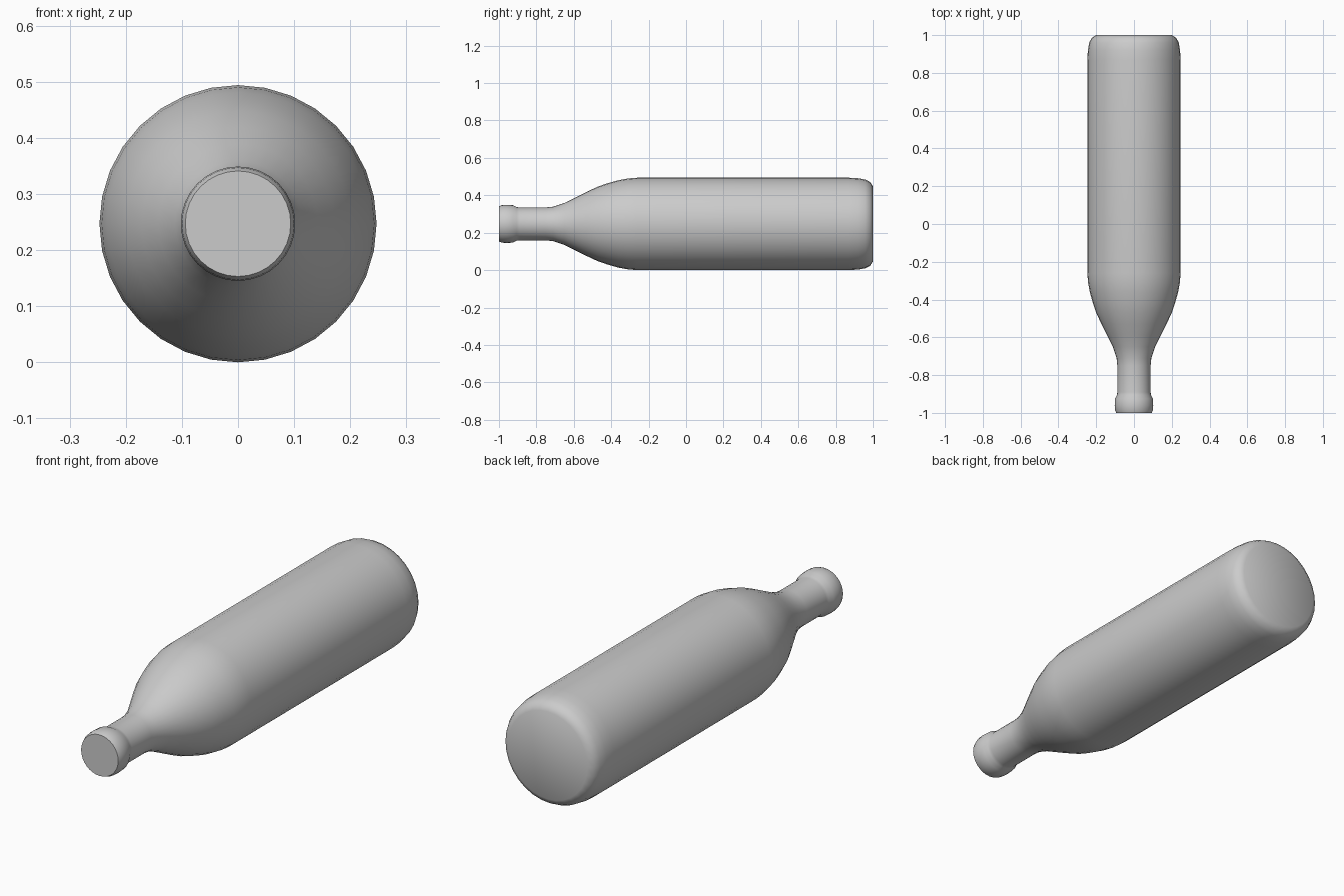
import bpy, bmesh, math

if "Cube" in bpy.data.objects:
    bpy.data.objects.remove(bpy.data.objects["Cube"])

SIDES = 32
AXIS_Z = 0.247

# Bottle outline from mouth to base: (y, radius)
PROFILE = [
    (-1.0, 0.094), (-0.985, 0.1), (-0.96, 0.102), (-0.925, 0.1), (-0.905, 0.09),
    (-0.89, 0.088), (-0.75, 0.088), (-0.71, 0.092), (-0.65, 0.112),
    (-0.59, 0.142), (-0.53, 0.172), (-0.47, 0.2), (-0.42, 0.217),
    (-0.36, 0.234), (-0.31, 0.243), (-0.26, 0.247),
    (0.87, 0.247), (0.92, 0.244), (0.96, 0.237), (0.985, 0.224), (1.0, 0.2),
]

# Revolve the outline around the lengthwise axis
bm = bmesh.new()
rings = []
for y, r in PROFILE:
    rings.append([bm.verts.new((r * math.sin(2 * math.pi * i / SIDES), y,
                                AXIS_Z + r * math.cos(2 * math.pi * i / SIDES)))
                  for i in range(SIDES)])
for a, b in zip(rings, rings[1:]):
    for i in range(SIDES):
        j = (i + 1) % SIDES
        bm.faces.new((a[i], a[j], b[j], b[i]))

# Flat mouth and base
bm.faces.new(rings[0])
bm.faces.new(rings[-1])
bmesh.ops.recalc_face_normals(bm, faces=bm.faces)

mesh = bpy.data.meshes.new("bottle")
bm.to_mesh(mesh)
bm.free()
bottle = bpy.data.objects.new("bottle", mesh)
bpy.context.collection.objects.link(bottle)
bpy.context.view_layer.objects.active = bottle
bottle.select_set(True)
bpy.ops.object.shade_smooth_by_angle(angle=math.radians(33))
